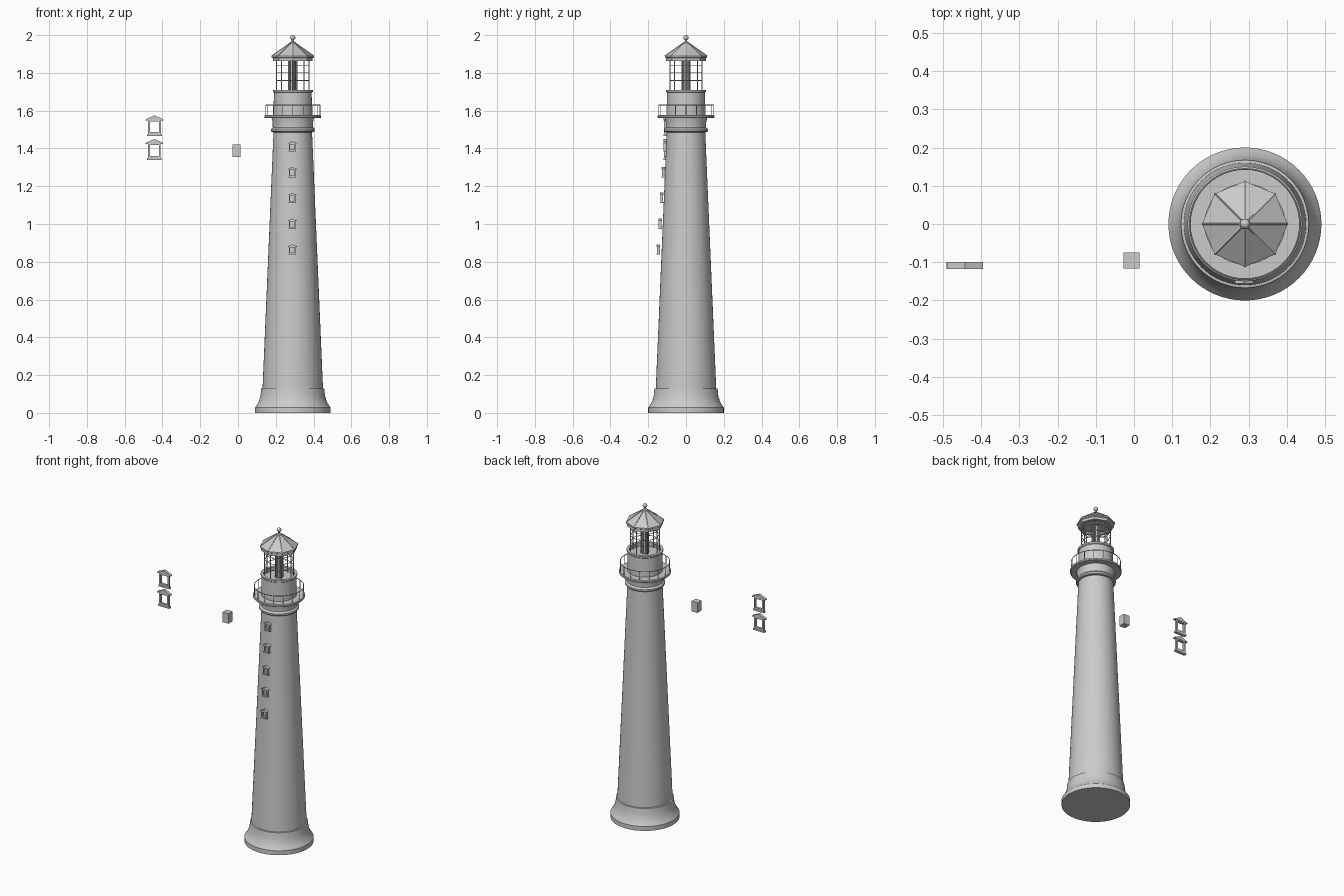
import bpy, bmesh
from math import pi, cos, sin, radians
from mathutils import Vector

if "Cube" in bpy.data.objects:
    bpy.data.objects.remove(bpy.data.objects["Cube"])

CX = 0.29  # tower axis


def finish(bm, name, smooth=False):
    bmesh.ops.recalc_face_normals(bm, faces=bm.faces)
    me = bpy.data.meshes.new(name)
    bm.to_mesh(me)
    bm.free()
    ob = bpy.data.objects.new(name, me)
    bpy.context.collection.objects.link(ob)
    if smooth:
        bpy.ops.object.select_all(action='DESELECT')
        ob.select_set(True)
        bpy.context.view_layer.objects.active = ob
        bpy.ops.object.shade_smooth_by_angle(angle=radians(30))
    return ob


def lathe(name, profile, n=64, smooth=True):
    """Revolve an (r, z) profile about the tower axis."""
    bm = bmesh.new()
    vs = [bm.verts.new((r, 0, z)) for r, z in profile]
    es = [bm.edges.new(p) for p in zip(vs, vs[1:])]
    bmesh.ops.spin(bm, geom=vs + es, cent=(0, 0, 0), axis=(0, 0, 1),
                   angle=2 * pi, steps=n, use_duplicate=False)
    bmesh.ops.remove_doubles(bm, verts=bm.verts, dist=1e-5)
    ob = finish(bm, name, smooth)
    ob.location.x = CX
    return ob


def box(bm, x0, x1, y0, y1, z0, z1):
    ret = bmesh.ops.create_cube(bm, size=1)
    for v in ret['verts']:
        v.co = Vector(((x0 + x1) / 2 + v.co.x * (x1 - x0),
                       (y0 + y1) / 2 + v.co.y * (y1 - y0),
                       (z0 + z1) / 2 + v.co.z * (z1 - z0)))


def rod(bm, a, b, r, n=6):
    a, b = Vector(a), Vector(b)
    d = b - a
    ret = bmesh.ops.create_cone(bm, cap_ends=True, segments=n, radius1=r,
                                radius2=r, depth=d.length)
    q = Vector((0, 0, 1)).rotation_difference(d)
    for v in ret['verts']:
        v.co = q @ v.co + (a + b) / 2


def ring(name, R, r, z, n):
    bpy.ops.mesh.primitive_torus_add(location=(CX, 0, z), major_radius=R, minor_radius=r,
                                     major_segments=n, minor_segments=6)
    bpy.context.object.name = name


def around(name, count, make, start=0.0):
    """Call make(bm, cos, sin) at equal angles round the tower."""
    bm = bmesh.new()
    for i in range(count):
        t = start + 2 * pi * i / count
        make(bm, cos(t), sin(t))
    finish(bm, name).location.x = CX


def window(name, loc, s=1.0, depth=0.018):
    """Gabled window surround, open in the middle."""
    bm = bmesh.new()
    d = depth / s / 2
    for sx in (-1, 1):
        a, b = sorted((sx * 0.024, sx * 0.034))
        box(bm, a, b, -d * .8, d * .8, -0.04, 0.03)
    box(bm, -0.034, 0.034, -d * .8, d * .8, 0.022, 0.032)
    box(bm, -0.034, 0.034, -d * .8, d * .8, -0.046, -0.034)
    box(bm, -0.039, 0.039, -d, d, -0.055, -0.045)
    # gable prism
    tri = [(-0.047, 0.029), (0.047, 0.029), (0.047, 0.034), (0, 0.055), (-0.047, 0.034)]
    f = bm.faces.new([bm.verts.new((x, -d, z)) for x, z in tri])
    ex = bmesh.ops.extrude_face_region(bm, geom=[f], use_keep_orig=True)
    for v in ex['geom']:
        if isinstance(v, bmesh.types.BMVert):
            v.co.y = d
    ob = finish(bm, name)
    ob.location = loc
    ob.scale = (s, s, s)


# Tower with flared plinth
lathe("tower_base", [(0, 0), (0.2, 0), (0.2, 0.028), (0.19, 0.042), (0.179, 0.062),
                     (0.171, 0.09), (0.167, 0.128), (0.16, 0.13), (0, 0.13)])
lathe("tower_shaft", [(0.16, 0.13), (0.102, 1.485)])
lathe("tower_collar", [(0.10, 1.485), (0.112, 1.487), (0.116, 1.492), (0.116, 1.502),
                       (0.11, 1.508), (0.106, 1.512), (0.107, 1.54), (0.112, 1.56)])

# Gallery deck and watch room
lathe("gallery_deck", [(0.09, 1.56), (0.146, 1.56), (0.15, 1.564), (0.15, 1.573),
                       (0.146, 1.576), (0.09, 1.576)])
lathe("watch_room", [(0.102, 1.576), (0.1, 1.695), (0.106, 1.7), (0.106, 1.71),
                     (0.09, 1.71), (0.09, 1.685), (0, 1.685)])

# Gallery railing
around("gallery_posts", 16,
       lambda bm, c, s: rod(bm, (0.144 * c, 0.144 * s, 1.574), (0.144 * c, 0.144 * s, 1.63), 0.002))
ring("gallery_top_rail", 0.144, 0.0022, 1.63, 48)

# Lantern cage
around("lantern_bars", 8,
       lambda bm, c, s: rod(bm, (0.085 * c, 0.085 * s, 1.685), (0.085 * c, 0.085 * s, 1.868), 0.003))
for i, z in enumerate((1.76, 1.80, 1.84)):
    ring(f"lantern_rail_{i}", 0.085, 0.002, z, 8)
lathe("lamp_column", [(0, 1.685), (0.012, 1.685), (0.012, 1.87), (0, 1.87)], 12)
around("lamp_rods", 8,
       lambda bm, c, s: rod(bm, (0.021 * c, 0.021 * s, 1.685), (0.021 * c, 0.021 * s, 1.87), 0.004))

# Eight-sided roof with ridge ribs and finial
lathe("lantern_roof", [(0, 1.872), (0.085, 1.872), (0.085, 1.862), (0.105, 1.862), (0.105, 1.878),
                       (0.112, 1.882), (0.112, 1.89), (0.012, 1.96), (0, 1.96)], 8, False)
around("roof_ribs", 8,
       lambda bm, c, s: rod(bm, (0.112 * c, 0.112 * s, 1.889), (0.012 * c, 0.012 * s, 1.96), 0.0028))
lathe("roof_finial", [(0.014, 1.953), (0.014, 1.962), (0.006, 1.966), (0.006, 1.973)], 24)
bpy.ops.mesh.primitive_uv_sphere_add(segments=20, ring_count=12, radius=0.0135,
                                     location=(CX, 0, 1.9865))
bpy.context.object.name = "finial_ball"
bpy.ops.object.shade_smooth_by_angle(angle=radians(40))

# Windows up the front of the shaft
for i in range(5):
    z = 0.865 + 0.1365 * i
    window(f"tower_window_{i}", (CX - 0.002, -0.146 + 0.0088 * i, z), 0.5)

# Loose parts beside the tower: two surrounds and a block
window("loose_window_upper", (-0.442, -0.109, 1.52))
window("loose_window_lower", (-0.443, -0.109, 1.395))
bm = bmesh.new()
box(bm, -0.028, 0.014, -0.116, -0.075, 1.356, 1.42)
finish(bm, "loose_block")
